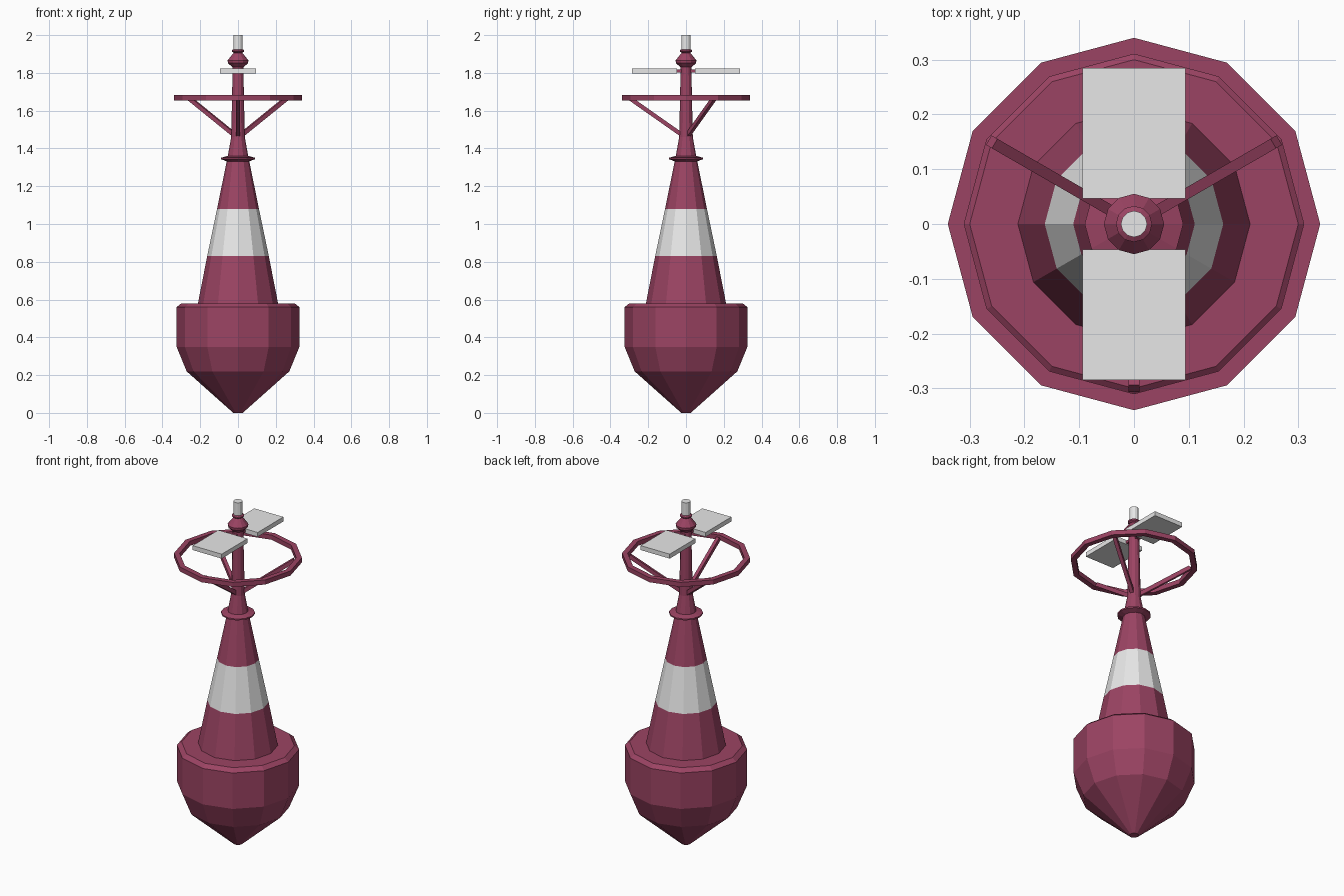
import bpy, bmesh, math
from mathutils import Vector, Matrix

SIDES = 12

cube = bpy.data.objects.get("Cube")
if cube:
    bpy.data.objects.remove(cube, do_unlink=True)


def make_material(name, rgb):
    mat = bpy.data.materials.new(name)
    mat.use_nodes = True
    mat.diffuse_color = (*rgb, 1)
    mat.node_tree.nodes["Principled BSDF"].inputs["Base Color"].default_value = (*rgb, 1)
    return mat


red = make_material("dark red paint", (0.33, 0.057, 0.125))
white = make_material("white paint", (0.8, 0.8, 0.8))


def finish(name, bm, *mats):
    bmesh.ops.recalc_face_normals(bm, faces=bm.faces)
    mesh = bpy.data.meshes.new(name)
    bm.to_mesh(mesh)
    bm.free()
    for mat in mats:
        mesh.materials.append(mat)
    obj = bpy.data.objects.new(name, mesh)
    bpy.context.collection.objects.link(obj)
    return obj


def lathe(name, profile, *mats, closed=False, band=None):
    """Turn (radius, height) points round z; band = heights of the second colour."""
    bm = bmesh.new()
    rings = []
    for r, z in profile:
        angles = [math.tau * i / SIDES for i in range(SIDES)]
        rings.append([bm.verts.new((r * math.cos(a), r * math.sin(a), z)) for a in angles])
    pairs = list(zip(rings, rings[1:]))
    if closed:
        pairs.append((rings[-1], rings[0]))
    else:
        bm.faces.new(rings[0])
        bm.faces.new(rings[-1])
    for low, high in pairs:
        for i in range(SIDES):
            j = (i + 1) % SIDES
            bm.faces.new((low[i], low[j], high[j], high[i]))
    if band:
        for f in bm.faces:
            f.material_index = int(band[0] < f.calc_center_median().z < band[1])
    return finish(name, bm, *mats)


def box(name, size, matrix, mat):
    bm = bmesh.new()
    bmesh.ops.create_cube(bm, size=1, matrix=matrix @ Matrix.Diagonal((*size, 1)))
    return finish(name, bm, mat)


def beam(name, start, end, width, depth, mat):
    start, end = Vector(start), Vector(end)
    along = end - start
    turn = along.to_track_quat("X", "Z").to_matrix().to_4x4()
    return box(name, (along.length, width, depth), Matrix.Translation((start + end) / 2) @ turn, mat)


# Floating hull and tapered tower with its painted band
lathe("hull", [(0.025, 0), (0.272, 0.22), (0.325, 0.35), (0.325, 0.56), (0.30, 0.58)], red)
lathe("tower", [(0.213, 0.575), (0.163, 0.83), (0.111, 1.08), (0.057, 1.345),
                (0.036, 1.46), (0.028, 1.84)], red, white, band=(0.83, 1.08))
lathe("tower_collar", [(0.055, 1.33), (0.09, 1.343), (0.09, 1.351), (0.055, 1.36)], red)

# Guard ring on three sloping struts
lathe("guard_ring", [(0.31, 1.655), (0.34, 1.655), (0.34, 1.682), (0.31, 1.682)], red, closed=True)
for i, degrees in enumerate((30, 150, 270)):
    a = math.radians(degrees)
    c, s = math.cos(a), math.sin(a)
    beam(f"ring_strut_{i + 1}", (0.015 * c, 0.015 * s, 1.467), (0.3 * c, 0.3 * s, 1.667), 0.02, 0.022, red)

# Flat panels at front and back, held by a short bar
for side, y in (("front", -0.166), ("back", 0.166)):
    box(f"{side}_panel", (0.188, 0.238, 0.026), Matrix.Translation((0, y, 1.81)), white)
box("panel_bar", (0.03, 0.11, 0.016), Matrix.Translation((0, 0, 1.81)), red)

# Lamp housing and lamp
lathe("lamp_housing", [(0.03, 1.83), (0.053, 1.852), (0.055, 1.866), (0.028, 1.9), (0.022, 1.906),
                       (0.033, 1.913), (0.033, 1.92), (0.022, 1.926)], red)
lathe("lamp", [(0.024, 1.922), (0.024, 2.0)], white)
